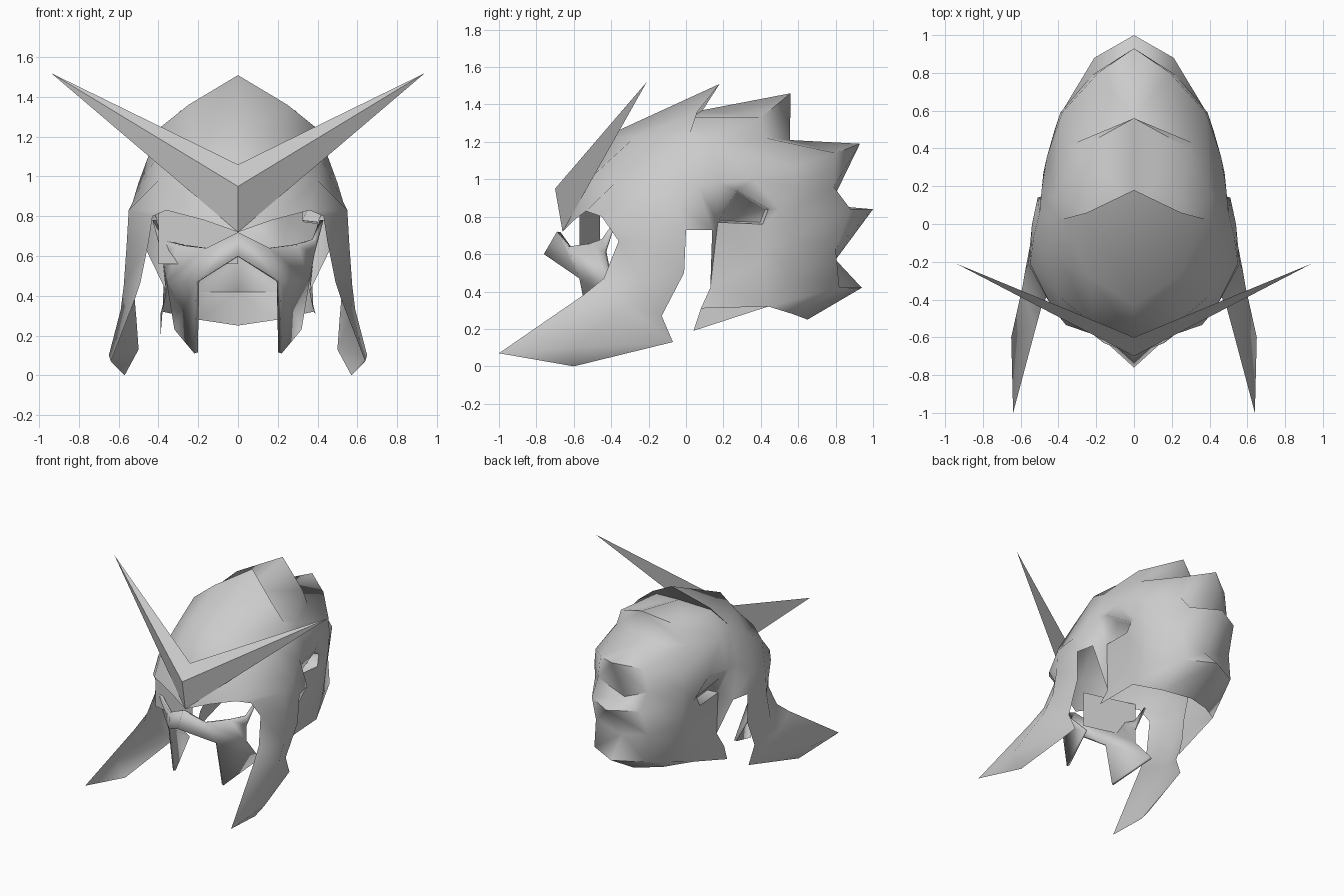
import bpy
import bmesh
import math
from mathutils import Vector

if "Cube" in bpy.data.objects:
    bpy.data.objects.remove(bpy.data.objects["Cube"], do_unlink=True)

STEEL = (0.6, 0.6, 0.6, 1)
steel = bpy.data.materials.new("plain_steel")
steel.use_nodes = True
steel.diffuse_color = STEEL
steel.node_tree.nodes["Principled BSDF"].inputs["Base Color"].default_value = STEEL


def loft(first, second):
    """Quads between two rows of points; shared points collapse to triangles."""
    faces = []
    for a, b, c, d in zip(first, first[1:], second[1:], second):
        corners = list(dict.fromkeys((a, b, c, d)))
        if len(corners) > 2:
            faces.append(corners)
    return faces


def build(name, faces, mirrored=True, thickness=0, crease_angle=40):
    """Turn a list of polygons into one welded, smooth-shaded object."""
    bm = bmesh.new()
    for polygon in faces:
        bm.faces.new([bm.verts.new(point) for point in polygon])
    if mirrored:
        copy = bmesh.ops.duplicate(bm, geom=bm.verts[:] + bm.edges[:] + bm.faces[:])
        for item in copy["geom"]:
            if isinstance(item, bmesh.types.BMVert):
                item.co.x = -item.co.x
    bmesh.ops.remove_doubles(bm, verts=bm.verts[:], dist=0.001)
    bmesh.ops.recalc_face_normals(bm, faces=bm.faces[:])
    mesh = bpy.data.meshes.new(name)
    bm.to_mesh(mesh)
    bm.free()
    mesh.materials.append(steel)
    obj = bpy.data.objects.new(name, mesh)
    bpy.context.collection.objects.link(obj)
    if thickness:
        shell = obj.modifiers.new("thickness", "SOLIDIFY")
        shell.thickness = thickness
        shell.offset = -1
    bpy.ops.object.select_all(action="DESELECT")
    obj.select_set(True)
    bpy.context.view_layer.objects.active = obj
    bpy.ops.object.shade_smooth_by_angle(angle=math.radians(crease_angle))
    return obj


# Forehead rows, each running from the centre line out to the temple
brow = [(0, -.66, .72), (.17, -.6, .78), (.36, -.535, .83), (.43, -.45, .8), (.45, -.36, .67)]
forehead = [(0, -.6, .95), (.22, -.53, .99), (.4, -.38, .98), (.55, -.21, .83), (.56, -.21, .66)]
crown = [(0, -.43, 1.23), (.23, -.28, 1.22), (.4, -.17, 1.12), (.53, -.06, .87), (.54, 0, .73)]

# Feathered rear: each flap tip row is followed by its tucked-in root
flap_1 = [(0, .18, 1.51), (.25, .06, 1.36), (.4, .02, 1.24), (.5, .06, .97), (.51, .14, .73)]
root_1 = [(0, .09, 1.37), (.24, .03, 1.33)] + flap_1[2:]
flap_2 = [(0, .56, 1.46), (.29, .4, 1.33), (.41, .14, 1.2), (.49, .17, .98), (.4, .17, .77)]
root_2 = [(0, .555, 1.21), (.31, .43, 1.22)] + flap_2[2:]
flap_3 = [(0, .93, 1.19), (.19, .8, 1.14), (.38, .59, 1.07), (.46, .36, 1), (.48, .27, .94)]
root_3 = [(0, .77, .86), (.22, .79, .96), (.39, .59, .96)] + flap_3[3:]
flap_4 = [(0, 1, .84), (.21, .88, .84), (.385, .59, .84), (.42, .5, .84), (.4, .44, .84)]
root_4 = [(0, .8, .57), (.23, .8, .63), (.375, .57, .68)] + flap_4[3:]
flap_5 = [(0, .94, .42), (.23, .82, .42), (.36, .55, .47), (.39, .46, .64), (.41, .41, .76)]
nape = [(0, .65, .25), (.2, .57, .28), (.38, .44, .32), (.37, .4, .55), flap_5[4]]
guard_front = [(.39, .08, .31), (.36, .13, .42), flap_2[4]]

rows = [brow, forehead, crown, flap_1, root_1, flap_2, root_2, flap_3,
        root_3, flap_4, root_4, flap_5, nape]
shell_faces = []
for first, second in zip(rows, rows[1:]):
    shell_faces += loft(first, second)
shell_faces += loft(nape[2:], guard_front)
shell_faces.append([guard_front[1], flap_1[4], guard_front[2]])

# Ear recess: sunken walls and floor inside the opening
rim = [row[4] for row in (flap_2, flap_3, flap_4, flap_5)]
middle = sum((Vector(p) for p in rim), Vector()) / len(rim)
floor = [tuple(middle.lerp(Vector(p), .85) - Vector((.08, 0, 0))) for p in rim]
shell_faces += loft(rim + rim[:1], floor + floor[:1])
shell_faces.append(floor)

# Cheek straps flowing into forward-swept blades
tip = (.64, -1, .07)
keel = (.57, -.6, 0)
strap_front = [brow[4], (.49, -.44, .47), (.52, -.55, .38), tip]
strap_ridge = [forehead[4], (.575, -.24, .45), (.59, -.33, .33), (.65, -.6, .1)]
strap_rear = [crown[4], (.53, -.01, .5), (.51, -.13, .27), (.5, -.07, .13)]
shell_faces += loft(strap_front, strap_ridge) + loft(strap_ridge, strap_rear)
shell_faces += [[tip, strap_ridge[3], keel], [strap_ridge[3], strap_rear[3], keel]]
build("helmet_shell", shell_faces, crease_angle=75)

# Lower corner of the neck guard on the right side only
build("neck_guard_corner", [[(-.39, .08, .31), (-.39, .04, .19), (-.38, .44, .32)]], mirrored=False)

# V-shaped forehead crest
horn_tip = (.94, -.21, 1.52)
ridge, edge, foot = (0, -.6, 1.06), (0, -.7, .95), (0, -.66, .72)
build("crest_horns", [[ridge, edge, horn_tip], [edge, foot, horn_tip], [foot, ridge, horn_tip]],
      crease_angle=15)

# Face mask with a pointed nose and two jaw plates
top = [(0, -.69, .72), (.16, -.63, .64), (.3, -.52, .655), (.39, -.45, .68), (.43, -.38, .78)]
nose, mouth = (0, -.76, .6), (.21, -.57, .47)
notch, cheek = (.36, -.41, .47), (.385, -.44, .61)
jaw_tip, jaw_back = (.22, -.5, .11), (.32, -.18, .23)
build("face_mask", [
    [top[0], top[1], mouth, nose],
    [top[1], top[2], notch, mouth],
    [top[2], top[3], cheek, notch],
    [top[3], top[4], cheek],
    [mouth, notch, jaw_back, jaw_tip],
], thickness=.02)

# Flat plate behind the right eye opening, slanting from the nose to the temple
inner, outer = (0, -.57), (-.4, -.46)
build("eye_plate", [[(*inner, .56), (*inner, .84), (*outer, .84), (*outer, .56)]], mirrored=False)
